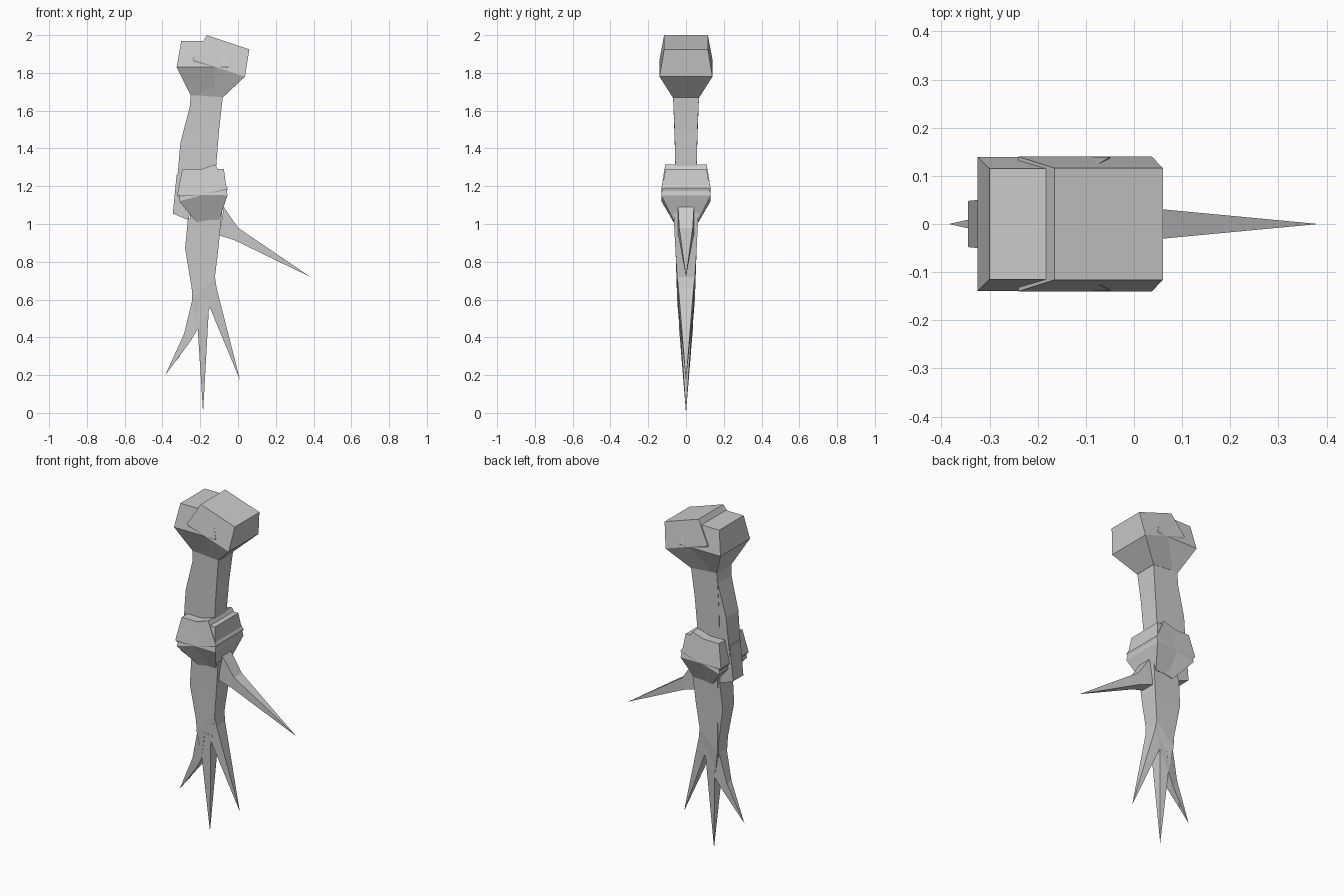
import bpy, bmesh


def loft(name, sections):
    """Rectangular loft; each section is (left x, left z, right x, right z, half depth)."""
    bm = bmesh.new()
    rings = []
    for xl, zl, xr, zr, h in sections:
        rings.append([bm.verts.new(p) for p in
                      ((xl, -h, zl), (xr, -h, zr), (xr, h, zr), (xl, h, zl))])
    for a, b in zip(rings, rings[1:]):
        for i in range(4):
            j = (i + 1) % 4
            bm.faces.new((a[i], a[j], b[j], b[i]))
    bm.faces.new(rings[0])
    bm.faces.new(rings[-1][::-1])
    bmesh.ops.remove_doubles(bm, verts=bm.verts, dist=0.0005)
    bmesh.ops.recalc_face_normals(bm, faces=bm.faces)
    me = bpy.data.meshes.new(name)
    bm.to_mesh(me)
    bm.free()
    ob = bpy.data.objects.new(name, me)
    bpy.context.collection.objects.link(ob)
    return ob


# top knob: a level block and a tilted block, both narrowing to the shaft
loft("top_knob_level", [(-.30, 1.97, -.09, 1.97, .115), (-.325, 1.83, -.05, 1.83, .139),
                        (-.25, 1.68, -.12, 1.68, .068)])
loft("top_knob_tilted", [(-.165, 2.0, .06, 1.925, .116), (-.24, 1.872, .037, 1.78, .14),
                         (-.20, 1.68, -.08, 1.67, .07)])

# upper shaft: main limb and the bent limb on its left
loft("upper_shaft", [(-.25, 1.70, -.08, 1.68, .069), (-.26, 1.47, -.10, 1.50, .061),
                     (-.26, 1.25, -.12, 1.25, .055)])
loft("upper_shaft_left", [(-.25, 1.69, -.12, 1.69, .066), (-.255, 1.62, -.13, 1.62, .064),
                          (-.305, 1.43, -.16, 1.43, .058), (-.325, 1.20, -.18, 1.20, .052)])

# small block behind the elbow
loft("elbow_block", [(-.325, 1.26, -.24, 1.27, .05), (-.345, 1.055, -.26, 1.02, .048)])

# middle knob: level and tilted blocks
loft("elbow_knob_level", [(-.295, 1.29, -.075, 1.29, .11), (-.322, 1.155, -.056, 1.152, .131),
                          (-.22, 1.02, -.10, 1.02, .066)])
loft("elbow_knob_tilted", [(-.285, 1.26, -.12, 1.315, .11), (-.312, 1.12, -.055, 1.19, .13),
                           (-.22, 1.01, -.10, 1.03, .066)])

# forearm
loft("forearm", [(-.255, 1.06, -.085, 1.06, .066), (-.25, .88, -.105, .86, .056),
                 (-.24, .60, -.122, .72, .047), (-.215, .44, -.15, .56, .034)])
loft("forearm_left", [(-.265, 1.03, -.20, 1.03, .062), (-.28, .87, -.20, .87, .054),
                      (-.245, .66, -.19, .66, .044), (-.24, .50, -.205, .46, .032)])

# claws
loft("claw_left", [(-.24, .64, -.19, .60, .043), (-.242, .60, -.215, .44, .036),
                   (-.285, .42, -.258, .37, .022), (-.385, .20, -.385, .20, 0)])
loft("claw_left_small", [(-.24, .50, -.222, .47, .028), (-.325, .27, -.325, .27, 0)])
loft("claw_middle", [(-.225, .60, -.14, .60, .042), (-.213, .44, -.155, .54, .036),
                     (-.185, 0, -.185, 0, 0)])
loft("claw_right", [(-.17, .68, -.122, .72, .046), (-.15, .56, -.113, .66, .04),
                    (.012, .17, .012, .17, 0)])

# side spur
loft("side_spur", [(-.10, .94, -.075, 1.09, .042), (-.02, .915, .0, .98, .036),
                   (.383, .72, .383, .72, 0)])
